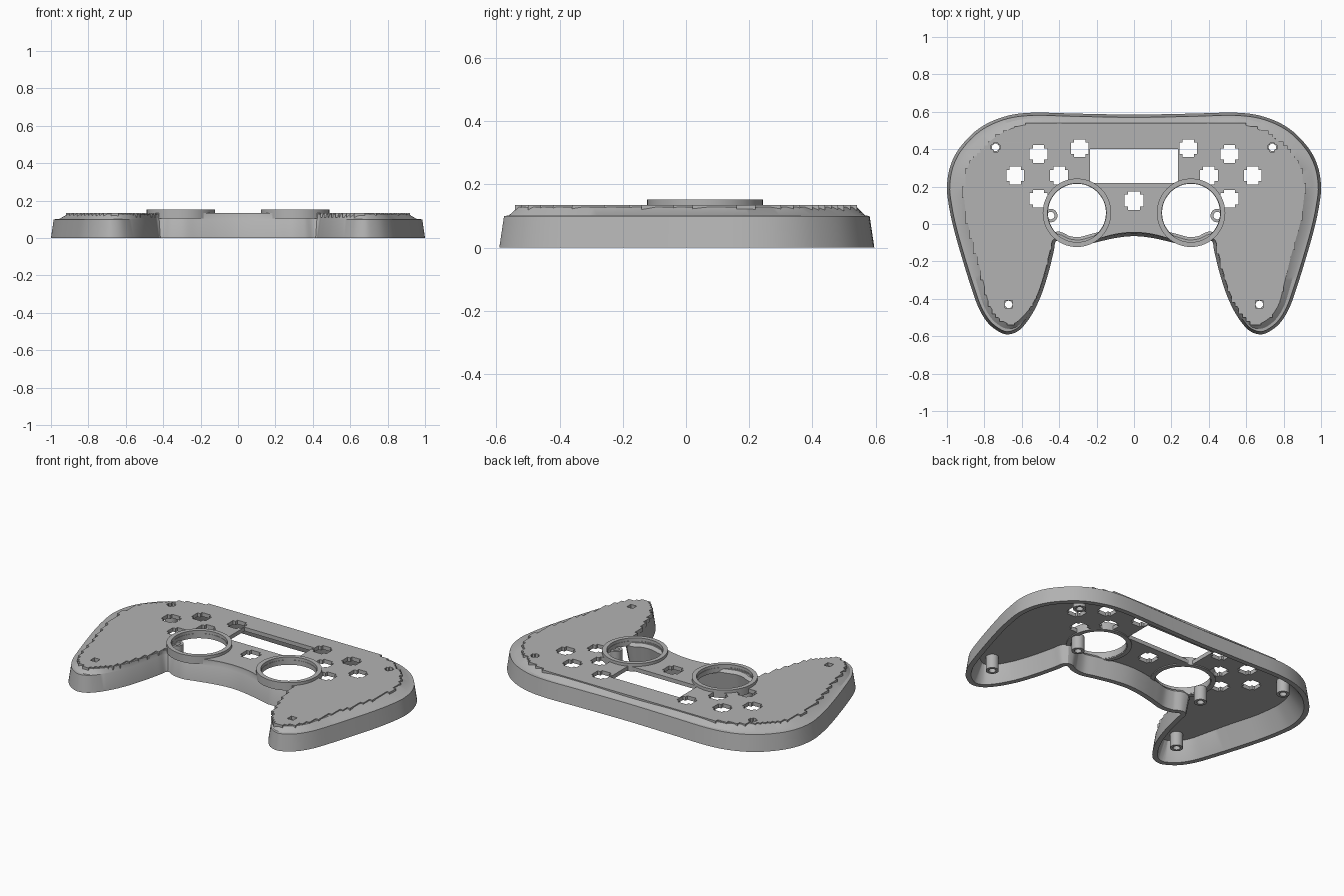
import bpy, bmesh, math
from mathutils import Vector

cube = bpy.data.objects.get("Cube")
if cube:
    bpy.data.objects.remove(cube, do_unlink=True)

grey = bpy.data.materials.new("grey_plastic")
grey.use_nodes = True
tone = (0.45, 0.45, 0.45, 1)
grey.diffuse_color = tone
grey.node_tree.nodes["Principled BSDF"].inputs["Base Color"].default_value = tone

# Half outline: x, y and the inset of the raised face plate there
HALF = [(0, .585, .05), (.3, .59, .05), (.55, .595, .06), (.7, .572, .075),
        (.83, .51, .09), (.93, .41, .09), (.982, .31, .09), (1, .2, .09),
        (.99, .1, .085), (.965, -.02, .08), (.92, -.18, .08), (.87, -.34, .07),
        (.83, -.45, .06), (.78, -.53, .06), (.72, -.577, .06), (.67, -.59, .06),
        (.61, -.565, .045), (.55, -.49, .03), (.5, -.39, .02), (.46, -.27, .02),
        (.43, -.15, .02), (.415, -.09, .015), (.36, -.112, .015), (.29, -.12, .015),
        (.21, -.1, .015), (.1, -.075, .02), (0, -.065, .02)]
STICK = Vector((.305, .06))
SIDES = (-1, 1)


def smooth_loop(points, steps):
    """Closed curve running through all the points."""
    pts = [Vector(p) for p in points]
    n, out = len(pts), []
    for i in range(n):
        a, b, c, d = (pts[(i + k) % n] for k in (-1, 0, 1, 2))
        for s in range(steps):
            t = s / steps
            out.append(b + t * (c - a) / 2 + t * t * (a - 2.5 * b + 2 * c - d / 2)
                       + t ** 3 * (1.5 * (b - c) + (d - a) / 2))
    return out


outline = smooth_loop(HALF + [(-x, y, w) for x, y, w in HALF[-2:0:-1]], 6)


def inset(amount):
    """Outline moved inward; amount depends on the local plate inset."""
    out = []
    for i, p in enumerate(outline):
        t = (outline[(i + 1) % len(outline)] - outline[i - 1]).to_2d().normalized()
        out.append(p.to_2d() + Vector((t.y, -t.x)) * amount(p.z))
    return out


def finish(obj, angle=30):
    obj.data.materials.clear()
    obj.data.materials.append(grey)
    bpy.ops.object.select_all(action='DESELECT')
    obj.select_set(True)
    bpy.context.view_layer.objects.active = obj
    bpy.ops.object.shade_smooth_by_angle(angle=math.radians(angle))


def loft(name, loops):
    """Closed band through matching loops of (points, height)."""
    bm = bmesh.new()
    rows = [[bm.verts.new((p.x, p.y, z)) for p in pts] for pts, z in loops]
    for r, row in enumerate(rows):
        nxt = rows[(r + 1) % len(rows)]
        for i in range(len(row)):
            j = (i + 1) % len(row)
            bm.faces.new((row[i], row[j], nxt[j], nxt[i]))
    bmesh.ops.recalc_face_normals(bm, faces=bm.faces)
    mesh = bpy.data.meshes.new(name)
    bm.to_mesh(mesh)
    bm.free()
    obj = bpy.data.objects.new(name, mesh)
    bpy.context.collection.objects.link(obj)
    finish(obj)


def circle(center, radius, n=48):
    return [Vector((center[0] + radius * math.cos(math.tau * i / n),
                    center[1] + radius * math.sin(math.tau * i / n))) for i in range(n)]


def tube(name, center, outer, inner, low, high, n=48):
    big, small = circle(center, outer, n), circle(center, inner, n)
    loft(name, [(big, low), (big, high), (small, high), (small, low)])


def stepped(points, grid=.02):
    """Turn a loop into a staircase along a square grid."""
    out = []
    for p in points:
        q = Vector((round(p.x / grid) * grid, round(p.y / grid) * grid))
        if out and q == out[-1]:
            continue
        if out and q.x != out[-1].x and q.y != out[-1].y:
            out.append(Vector((q.x, out[-1].y)))
        out.append(q)
    return out


def plus_hole(cx, cy, r, notch):
    k = r - notch
    quarter = [(r, -k), (r, k), (k, k)]
    out = []
    for _ in range(4):
        out += quarter
        quarter = [(-y, x) for x, y in quarter]
    return [Vector((cx + x, cy + y)) for x, y in out]


def box_hole(cx, cy, w, h):
    return [Vector((cx + sx * w, cy + sy * h)) for sx, sy in
            ((-1, -1), (1, -1), (1, 1), (-1, 1))]


# Outer wall, ledge and sloped shoulder
loft("shell_wall", [
    (outline, 0),
    (inset(lambda w: .015), .1),
    (inset(lambda w: max(.016, w * .5)), .102),
    (inset(lambda w: w), .128),
    (inset(lambda w: w + .02), .128),
    (inset(lambda w: max(w + .02, .05)), .11),
    (inset(lambda w: .03), 0)])

# Face plate with a stepped edge and all its openings
edge = inset(lambda w: w)
front = [p for p in edge if abs(p.x) < .4 and p.y < 0]
first = edge.index(front[0])
last = edge.index(front[-1])
splines = [stepped(edge[last + 1:] + edge[:first]) + front]
splines.append(box_hole(0, .31, .235, .09))
splines.append(plus_hole(0, .125, .05, .018))
for s in SIDES:
    for x, y in ((.51, .375), (.4, .26), (.635, .26), (.51, .135), (.29, .405)):
        splines.append(plus_hole(s * x, y, .048, .018))
    splines.append(plus_hole(s * .74, .41, .024, .012))
    splines.append(box_hole(s * .67, -.43, .02, .02))
    splines.append(circle((s * STICK.x, STICK.y), .155))

curve = bpy.data.curves.new("face_plate_profile", 'CURVE')
curve.dimensions = '2D'
curve.fill_mode = 'BOTH'
curve.extrude = .012
for pts in splines:
    sp = curve.splines.new('POLY')
    sp.points.add(len(pts) - 1)
    for point, p in zip(sp.points, pts):
        point.co = (p.x, p.y, 0, 1)
    sp.use_cyclic_u = True
plate = bpy.data.objects.new("face_plate", curve)
bpy.context.collection.objects.link(plate)
plate.location.z = .123
bpy.ops.object.select_all(action='DESELECT')
plate.select_set(True)
bpy.context.view_layer.objects.active = plate
bpy.ops.object.convert(target='MESH')
finish(bpy.context.view_layer.objects.active, 20)

# Thumbstick collars and screw posts
for s, side in zip(SIDES, ("right", "left")):
    tube(side + "_stick_collar", (s * STICK.x, STICK.y), .183, .157, .105, .153, 64)
    for part, x, y in (("upper", .74, .41), ("grip", .67, -.43), ("inner", .445, .045)):
        tube(side + "_" + part + "_screw_post", (s * x, y), .036, .02, .025, .115, 24)
